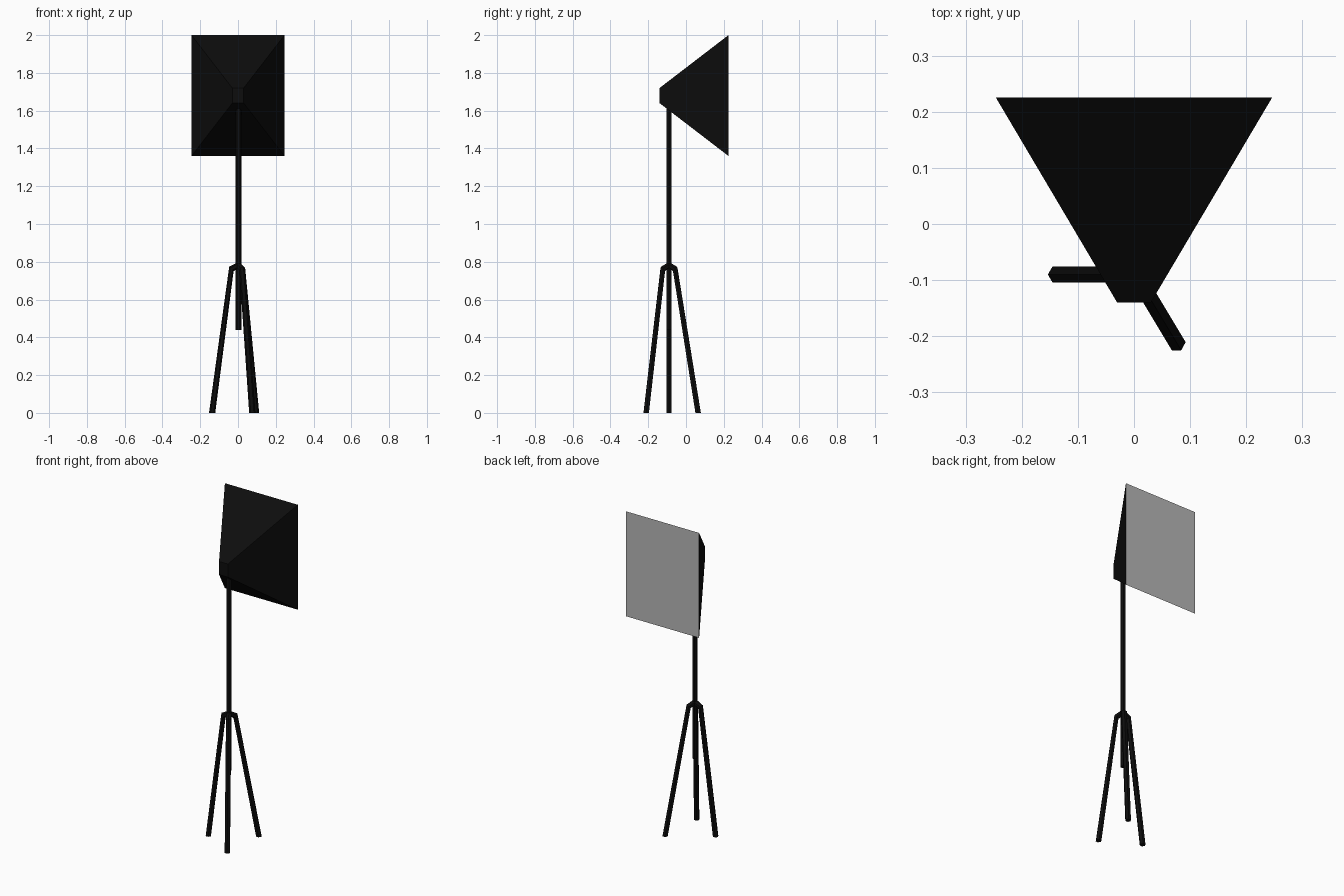
import bpy
import bmesh
from math import sin, cos, pi, radians
from mathutils import Vector

cube = bpy.data.objects.get("Cube")
if cube:
    bpy.data.objects.remove(cube, do_unlink=True)


def material(name, rgb):
    mat = bpy.data.materials.new(name)
    mat.use_nodes = True
    color = (*rgb, 1)
    mat.diffuse_color = color
    mat.node_tree.nodes["Principled BSDF"].inputs["Base Color"].default_value = color
    return mat


black = material("matte black", (0.004, 0.004, 0.004))
grey = material("diffuser grey", (0.47, 0.47, 0.47))


def loft(name, rings, mats):
    """Skin a list of equal-length point rings and cap both ends."""
    bm = bmesh.new()
    loops = [[bm.verts.new(p) for p in ring] for ring in rings]
    for a, b in zip(loops, loops[1:]):
        for i in range(len(a)):
            j = (i + 1) % len(a)
            bm.faces.new((a[i], a[j], b[j], b[i]))
    bm.faces.new(loops[0])
    bm.faces.new(loops[-1])
    bmesh.ops.recalc_face_normals(bm, faces=bm.faces)
    mesh = bpy.data.meshes.new(name)
    bm.to_mesh(mesh)
    bm.free()
    for m in mats:
        mesh.materials.append(m)
    obj = bpy.data.objects.new(name, mesh)
    bpy.context.scene.collection.objects.link(obj)
    return obj


def hexagon(center, u, v, radius):
    angles = [i * pi / 3 for i in range(6)]
    return [center + radius * (cos(a) * u + sin(a) * v) for a in angles]


UP = Vector((0, 0, 1))
HUB = Vector((0.003, -0.09, 0))
TUBE = 0.0165

# Central pole
pole = [hexagon(HUB + UP * z, Vector((1, 0, 0)), Vector((0, 1, 0)), 0.015)
        for z in (0.44, 1.67)]
loft("pole", pole, [black])

# Tripod legs, each bent at a knee just outside the hub
legs = {"right_leg": (180, 0.14), "front_leg": (-59, 0.141), "back_leg": (59, 0.18)}
for name, (angle, reach) in legs.items():
    out = Vector((cos(radians(angle)), sin(radians(angle)), 0))
    side = UP.cross(out)
    rings = [
        hexagon(HUB + UP * 0.783, UP, side, TUBE),
        hexagon(HUB + out * 0.038 + UP * 0.762, (out + UP).normalized(), side, TUBE),
        hexagon(HUB + out * reach, out, side, TUBE),
    ]
    loft(name, rings, [black])


# Flared light housing with a flat diffuser on the wide end
def rectangle(y, half_x, z_low, z_high):
    return [Vector((x, y, z)) for x, z in
            ((-half_x, z_low), (half_x, z_low), (half_x, z_high), (-half_x, z_high))]


housing = loft("softbox",
               [rectangle(-0.14, 0.03, 1.64, 1.72), rectangle(0.225, 0.246, 1.36, 2.0)],
               [black, grey])
for face in housing.data.polygons:
    face.material_index = int(face.normal.y > 0.9)
